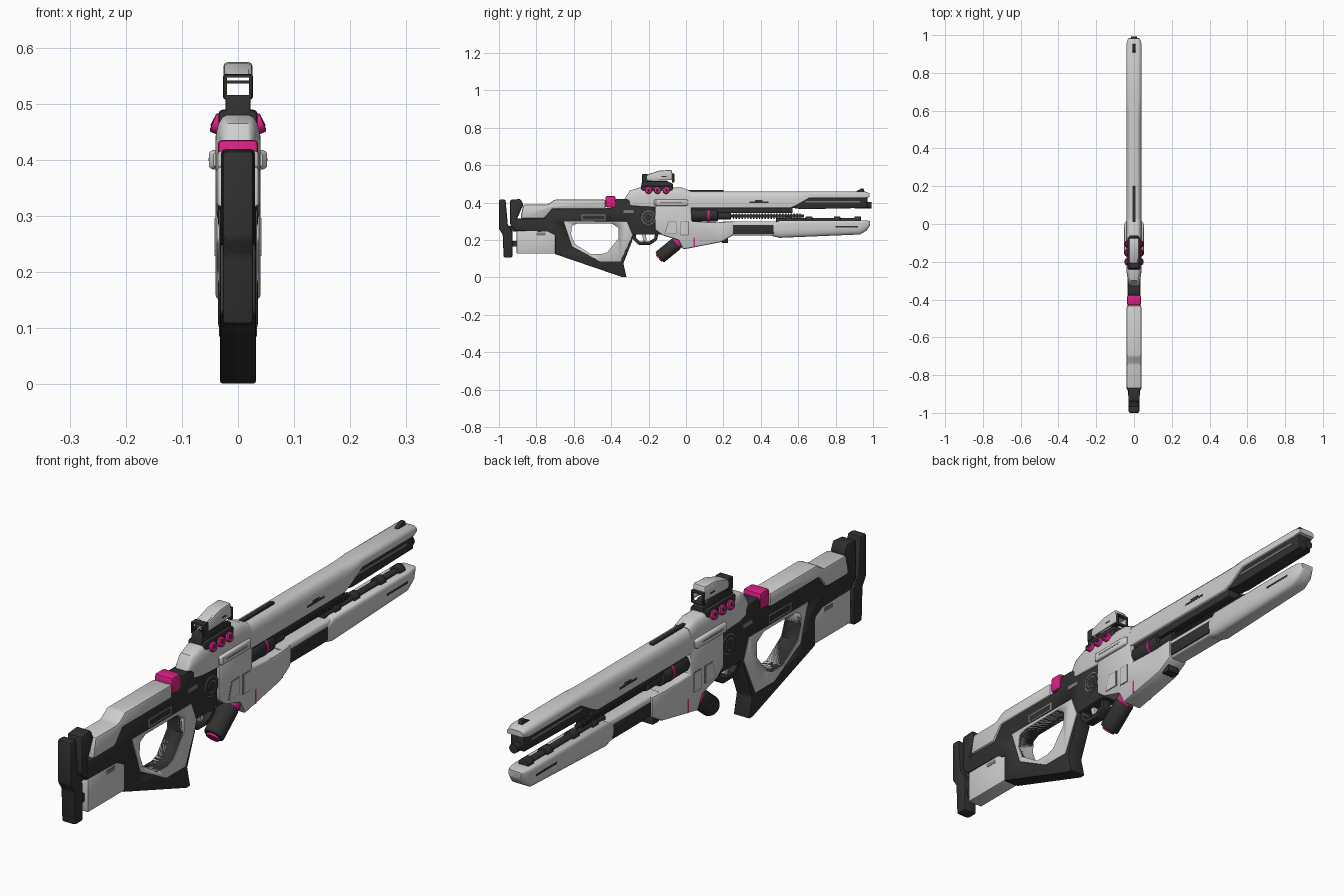
import bpy, bmesh, math
from mathutils import Vector

cube = bpy.data.objects.get("Cube")
if cube:
    bpy.data.objects.remove(cube, do_unlink=True)


def material(name, rgb):
    m = bpy.data.materials.new(name)
    m.use_nodes = True
    m.diffuse_color = (*rgb, 1)
    m.node_tree.nodes["Principled BSDF"].inputs["Base Color"].default_value = (*rgb, 1)
    return m


LIGHT = material("light grey", (0.62, 0.62, 0.62))
DARK = material("charcoal", (0.03, 0.03, 0.03))
GREY = material("groove grey", (0.2, 0.2, 0.2))
PINK = material("magenta", (0.72, 0.015, 0.24))


def finish(name, bm, mat, bevel=0, smooth=35):
    bmesh.ops.recalc_face_normals(bm, faces=bm.faces)
    mesh = bpy.data.meshes.new(name)
    bm.to_mesh(mesh)
    bm.free()
    ob = bpy.data.objects.new(name, mesh)
    bpy.context.collection.objects.link(ob)
    mesh.materials.append(mat)
    bpy.ops.object.select_all(action='DESELECT')
    ob.select_set(True)
    bpy.context.view_layer.objects.active = ob
    if bevel:
        mod = ob.modifiers.new("bevel", 'BEVEL')
        mod.width, mod.segments, mod.limit_method = bevel, 2, 'ANGLE'
        bpy.ops.object.modifier_apply(modifier=mod.name)
    bpy.ops.object.shade_smooth_by_angle(angle=math.radians(smooth))
    return ob


def prism(name, pts, w, mat, bevel=0.006):
    """Side profile of (y, z) points, extruded to half width w."""
    bm = bmesh.new()
    face = bm.faces.new([bm.verts.new((-w, y, z)) for y, z in pts])
    ext = bmesh.ops.extrude_face_region(bm, geom=[face])
    moved = [v for v in ext["geom"] if isinstance(v, bmesh.types.BMVert)]
    bmesh.ops.translate(bm, verts=moved, vec=(2 * w, 0, 0))
    return finish(name, bm, mat, bevel)


def box(name, y0, y1, z0, z1, w, mat, bevel=0.0):
    return prism(name, [(y0, z0), (y1, z0), (y1, z1), (y0, z1)], w, mat, bevel)


def loft(name, rows, mat, top, low):
    """Rounded sections along y: rows of (y, half width, z0, z1)."""
    bm = bmesh.new()
    rings = []
    for y, w, z0, z1 in rows:
        ring = []
        for quarter, (sx, sz) in enumerate([(1, 1), (-1, 1), (-1, -1), (1, -1)]):
            part = top if sz > 0 else low
            rx, rz = w * part, (z1 - z0) * min(part, 0.49)
            for i in range(5):
                a = math.pi / 2 * (quarter + i / 4)
                zc = z1 - rz if sz > 0 else z0 + rz
                ring.append(bm.verts.new((sx * (w - rx) + rx * math.cos(a), y,
                                          zc + rz * math.sin(a))))
        rings.append(ring)
    for a, b in zip(rings, rings[1:]):
        for i in range(len(a)):
            j = (i + 1) % len(a)
            bm.faces.new((a[i], a[j], b[j], b[i]))
    bm.faces.new(rings[0])
    bm.faces.new(rings[-1])
    return finish(name, bm, mat)


def rod(name, a, b, r, mat, sides=20, bevel=0.0):
    a, b = Vector(a), Vector(b)
    bm = bmesh.new()
    bmesh.ops.create_cone(bm, cap_ends=True, segments=sides, radius1=r, radius2=r,
                          depth=(b - a).length)
    bmesh.ops.rotate(bm, verts=bm.verts, matrix=(b - a).to_track_quat('Z', 'Y').to_matrix())
    bmesh.ops.translate(bm, verts=bm.verts, vec=(a + b) / 2)
    return finish(name, bm, mat, bevel)


def cut(targets, cutter):
    for ob in targets:
        bpy.context.view_layer.objects.active = ob
        mod = ob.modifiers.new("hole", 'BOOLEAN')
        mod.operation, mod.solver, mod.object = 'DIFFERENCE', 'EXACT', cutter
        bpy.ops.object.modifier_apply(modifier=mod.name)
    bpy.data.objects.remove(cutter, do_unlink=True)


# Stock: frame, thumbhole lining, cheek rest, lower panel
frame = prism("stock_frame", [
    (-.91, .315), (-.757, .315), (-.714, .372), (-.40, .372), (-.375, .42), (-.32, .42),
    (-.265, .40), (-.13, .39), (-.13, .23), (-.28, .23), (-.29, .19), (-.335, .075),
    (-.318, .002), (-.34, .002), (-.70, .125), (-.70, .225), (-.74, .245), (-.91, .25)],
    .032, DARK, .004)
lining = prism("thumbhole_lining", [
    (-.655, .30), (-.315, .30), (-.285, .225), (-.35, .085), (-.46, .085), (-.61, .165)],
    .034, LIGHT, .002)
cut([frame, lining], prism("hole_cutter", [
    (-.61, .275), (-.58, .29), (-.40, .29), (-.36, .265), (-.36, .21), (-.42, .135),
    (-.45, .125), (-.51, .125), (-.595, .18), (-.615, .23)], .1, DARK, 0))
prism("cheek_rest", [
    (-.87, .39), (-.74, .39), (-.70, .417), (-.43, .417), (-.43, .366), (-.714, .366),
    (-.757, .315), (-.885, .315)], .039, LIGHT, .01)
box("lower_stock_panel", -.905, -.695, .128, .25, .03, LIGHT, .004)
box("lower_stock_slot", -.80, -.75, .225, .24, .031, GREY)
box("stock_slot", -.56, -.43, .305, .337, .033, GREY, .001)
box("stock_slot_inner", -.553, -.437, .311, .331, .0335, DARK)
box("rear_frame_slot", -.335, -.28, .345, .36, .0335, GREY)
box("stock_clamp", -.43, -.377, .375, .436, .036, PINK, .008)

# Butt pad
prism("butt_pad", [
    (-1, .417), (-.965, .417), (-.953, .285), (-.928, .245), (-.928, .107), (-.975, .107),
    (-.98, .23), (-1, .26)], .028, DARK, .008)
prism("butt_spacer", [
    (-.94, .415), (-.885, .42), (-.87, .39), (-.905, .31), (-.90, .24), (-.94, .28)],
    .03, DARK, .007)
for z in (.18, .26):
    box("butt_strut", -.95, -.89, z - .015, z + .015, .015, DARK)

# Receiver: rounded upper and faceted lower
loft("upper_receiver", [
    (-.335, .026, .39, .41), (-.30, .032, .385, .465), (-.25, .04, .38, .48),
    (-.02, .04, .37, .48), (.025, .04, .37, .462)], LIGHT, .5, .1)
prism("lower_receiver", [
    (-.165, .39), (.03, .39), (.03, .30), (.17, .295), (.25, .30), (.25, .225), (.19, .19),
    (-.015, .15), (-.04, .2), (-.125, .225), (-.165, .255)], .04, LIGHT, .008)
loft("side_pod", [(-.17, .044, .388, .414), (-.16, .052, .383, .418),
                  (0, .052, .383, .418), (.012, .044, .388, .414)], LIGHT, .2, .2)
box("side_pod_slot", -.14, -.02, .398, .404, .0525, GREY)
for pts in ([(-.03, .30), (.015, .30), (.015, .225), (-.03, .225)],
            [(-.095, .30), (-.05, .30), (-.05, .235), (-.115, .235)]):
    prism("receiver_panel", pts, .0405, GREY, 0)
    cy, cz = (sum(p[k] for p in pts) / 4 for k in (0, 1))
    prism("receiver_panel_face", [(cy + (y - cy) * .85, cz + (z - cz) * .9) for y, z in pts],
          .042, LIGHT, 0)
box("receiver_foot", .19, .225, .185, .215, .025, DARK, .003)
box("receiver_stripe", .04, .048, .165, .215, .0405, PINK)

# Pivot, trigger and guard
for r, w, mat in ((.038, .035, GREY), (.034, .036, DARK), (.022, .037, GREY), (.019, .038, DARK)):
    rod("pivot_disc", (-w, -.2, .32), (w, -.2, .32), r, mat, 28)
prism("trigger", [(-.24, .25), (-.22, .25), (-.21, .2), (-.225, .19)], .01, LIGHT, .002)
guard = prism("trigger_guard", [
    (-.285, .25), (-.285, .205), (-.255, .175), (-.19, .175), (-.155, .2), (-.145, .25)],
    .018, DARK, .004)
cut([guard], prism("guard_cutter", [
    (-.268, .24), (-.268, .212), (-.248, .193), (-.197, .193), (-.17, .21), (-.165, .24)],
    .1, DARK, 0))

# Angled cell under the receiver
rod("cell_collar", (0, -.03, .20), (0, -.055, .178), .034, PINK, 20)
rod("cell", (0, -.05, .182), (0, -.142, .107), .036, DARK, 20, .006)
rod("cell_cap", (0, -.14, .108), (0, -.147, .102), .024, PINK, 20)

# Upper barrel shroud, inner barrel and muzzle
loft("barrel_shroud", [
    (.02, .04, .372, .46), (.56, .04, .372, .46), (.59, .04, .385, .46),
    (.66, .04, .425, .46), (.955, .039, .425, .46), (.982, .032, .43, .45)], LIGHT, .6, .08)
prism("inner_barrel", [(.55, .375), (.62, .365), (.97, .372), (.97, .43), (.6, .43)],
      .028, DARK, .004)
box("inner_barrel_rib", .64, .93, .40, .408, .0295, GREY)
rod("muzzle", (0, .9, .386), (0, .992, .386), .017, DARK)
box("under_rail", .03, .57, .345, .378, .026, DARK, .003)
box("shroud_slot", .34, .44, .399, .407, .0405, DARK)
box("shroud_slot_step", .37, .41, .407, .414, .0405, DARK)
box("top_rail", 0, .2, .45, .468, .008, DARK, .002)
prism("front_sight", [(.9, .455), (.955, .455), (.95, .475), (.935, .475)], .008, DARK, .001)

# Gas tube with ribs
rod("chamber", (0, .02, .335), (0, .17, .335), .036, DARK, 24, .006)
rod("chamber_ring", (0, .115, .335), (0, .125, .335), .0375, PINK, 24)
rod("chamber_neck", (0, .16, .33), (0, .24, .33), .021, DARK)
rod("ribbed_rod", (0, .2, .328), (0, .63, .328), .008, DARK, 12)
for i in range(24):
    y = .25 + i * .0155
    rod("rod_rib", (0, y, .328), (0, y + .007, .328), .014, DARK, 12)

# Lower fore-end
loft("fore_end_bar", [(.2, .034, .225, .30), (.52, .034, .225, .30)], LIGHT, .25, .25)
box("fore_end_grip", .25, .47, .232, .282, .036, DARK, .004)
loft("fore_end_tip", [
    (.46, .034, .222, .28), (.5, .04, .212, .305), (.93, .04, .23, .305),
    (.965, .035, .25, .305), (.985, .025, .28, .302)], LIGHT, .2, .5)
box("fore_end_slot", .8, .92, .268, .276, .0405, DARK)
rod("lower_tube", (0, .48, .306), (0, .93, .306), .013, DARK)
for y in (.53, .64, .79, .9):
    rod("tube_collar", (0, y, .306), (0, y + .035, .306), .021, DARK, 12, .003)

# Sight: base, side lamps and open hood
prism("sight_base", [(-.245, .46), (-.235, .515), (-.1, .515), (-.07, .50), (-.07, .46)],
      .022, DARK, .003)
box("lamp_mount", -.24, -.07, .442, .49, .035, DARK, .008)
for y in (-.2, -.153, -.106):
    for s in (-1, 1):
        rod("lamp", (s * .03, y, .462), (s * .045, y, .468), .018, PINK, 16, .004)
        rod("lamp_centre", (s * .044, y, .4675), (s * .046, y, .4685), .008, DARK, 12)
hood = prism("sight_hood", [
    (-.225, .545), (-.14, .572), (-.075, .575), (-.07, .52), (-.225, .515)], .026, LIGHT, .008)
rim = box("sight_rim", -.235, -.205, .508, .553, .0265, DARK, .004)
front_rim = box("sight_lens_rim", -.075, -.062, .508, .555, .0255, DARK, .004)
cut([hood, rim, front_rim], box("hood_cutter", -.3, 0, .516, .547, .02, DARK))
box("hood_slot", -.13, -.105, .536, .542, .0265, DARK)
